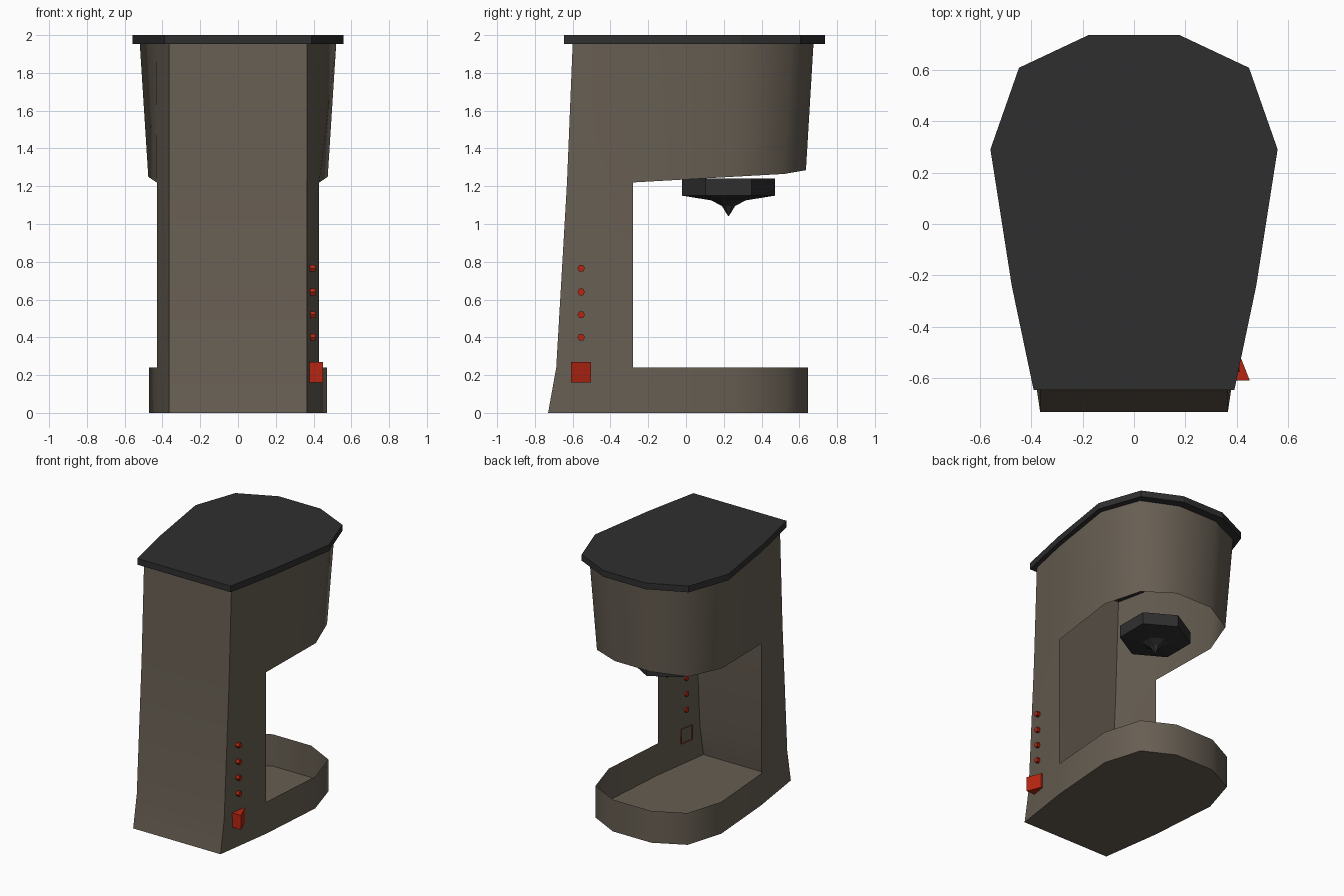
import bpy, bmesh, math
from mathutils import Matrix, Vector

if "Cube" in bpy.data.objects:
    bpy.data.objects.remove(bpy.data.objects["Cube"])


def material(name, rgb):
    m = bpy.data.materials.new(name)
    m.diffuse_color = (*rgb, 1)
    m.use_nodes = True
    m.node_tree.nodes["Principled BSDF"].inputs["Base Color"].default_value = m.diffuse_color
    return m


BROWN = material("warm_grey_brown", (0.135, 0.112, 0.085))
DARK = material("charcoal", (0.028, 0.028, 0.028))
RED = material("red", (0.47, 0.019, 0.006))


def finish(name, bm, mat, smooth=None):
    bmesh.ops.recalc_face_normals(bm, faces=bm.faces[:])
    me = bpy.data.meshes.new(name)
    bm.to_mesh(me)
    bm.free()
    me.materials.append(mat)
    ob = bpy.data.objects.new(name, me)
    bpy.context.collection.objects.link(ob)
    if smooth:
        bpy.ops.object.select_all(action='DESELECT')
        ob.select_set(True)
        bpy.context.view_layer.objects.active = ob
        bpy.ops.object.shade_smooth_by_angle(angle=math.radians(smooth))
    return ob


def ring(bm, half):
    """Closed loop from right-half points (front to back), mirrored in x."""
    pts = half + [(-x, y, z) for x, y, z in reversed(half)]
    return [bm.verts.new(p) for p in pts]


def bridge(bm, a, b, skip=()):
    n = len(a)
    for i in range(n):
        if i not in skip:
            j = (i + 1) % n
            bm.faces.new((a[i], a[j], b[j], b[i]))


# Body: thin shell with a closed floor, open serving gap and open head underside
bm = bmesh.new()
base = [(0.43, -0.28), (0.47, 0.25), (0.385, 0.53), (0.16, 0.645)]
floor = ring(bm, [(0.365, -0.73, 0)] + [(x, y, 0) for x, y in base])
rim = ring(bm, [(0.365, -0.687, 0.24)] + [(x, y, 0.24) for x, y in base])
head = ring(bm, [(0.365, -0.63, 1.22), (0.43, -0.28, 1.22), (0.475, 0.25, 1.25),
                 (0.38, 0.52, 1.265), (0.15, 0.635, 1.285)])
top = ring(bm, [(0.365, -0.60, 1.955), (0.435, -0.28, 1.955), (0.52, 0.27, 1.955),
                (0.415, 0.56, 1.955), (0.16, 0.675, 1.955)])
bm.faces.new(floor)
bridge(bm, floor, rim)
bridge(bm, rim, head, skip=range(1, 8))   # column only: front and two sides
bridge(bm, head, top)
finish("body_shell", bm, BROWN, smooth=50)

# Lid: flat plate overhanging the body
bm = bmesh.new()
lid = [(0.39, -0.645), (0.475, -0.24), (0.558, 0.29), (0.447, 0.607), (0.175, 0.735)]
low, high = [ring(bm, [(x, y, z) for x, y in lid]) for z in (1.953, 2.0)]
bm.faces.new(low)
bm.faces.new(high)
bridge(bm, low, high)
finish("lid", bm, DARK)

# Spray head: hexagonal block narrowing to a pointed tip
bm = bmesh.new()
loops = []
for r, z in ((0.245, 1.24), (0.245, 1.15), (0.09, 1.125), (0.035, 1.095), (0.002, 1.042)):
    loops.append([bm.verts.new((r * math.sin(k * math.pi / 3),
                                0.225 + r * math.cos(k * math.pi / 3), z))
                  for k in range(6)])
for a, b in zip(loops, loops[1:]):
    bridge(bm, a, b)
bm.faces.new(loops[0])
bm.faces.new(loops[-1])
finish("spray_head", bm, DARK)

# Indicator studs up the right side of the column
for i, z in enumerate((0.40, 0.52, 0.64, 0.765)):
    bm = bmesh.new()
    bmesh.ops.create_cone(bm, cap_ends=True, segments=6, radius1=0.02, radius2=0.02,
                          depth=0.035, matrix=Matrix.Translation(Vector((0.393, -0.555, z)))
                          @ Matrix.Rotation(math.pi / 2, 4, 'Y'))
    finish(f"indicator_stud_{i + 1}", bm, RED)

# Switch: wedge-shaped block below the studs, open on its inner side
bm = bmesh.new()
plan = [(0.372, -0.608), (0.45, -0.608), (0.408, -0.502), (0.388, -0.502)]
low, high = [[bm.verts.new((x, y, z)) for x, y in plan] for z in (0.16, 0.27)]
bm.faces.new(low)
bm.faces.new(high)
bridge(bm, low, high, skip=(3,))
finish("power_switch", bm, RED)
